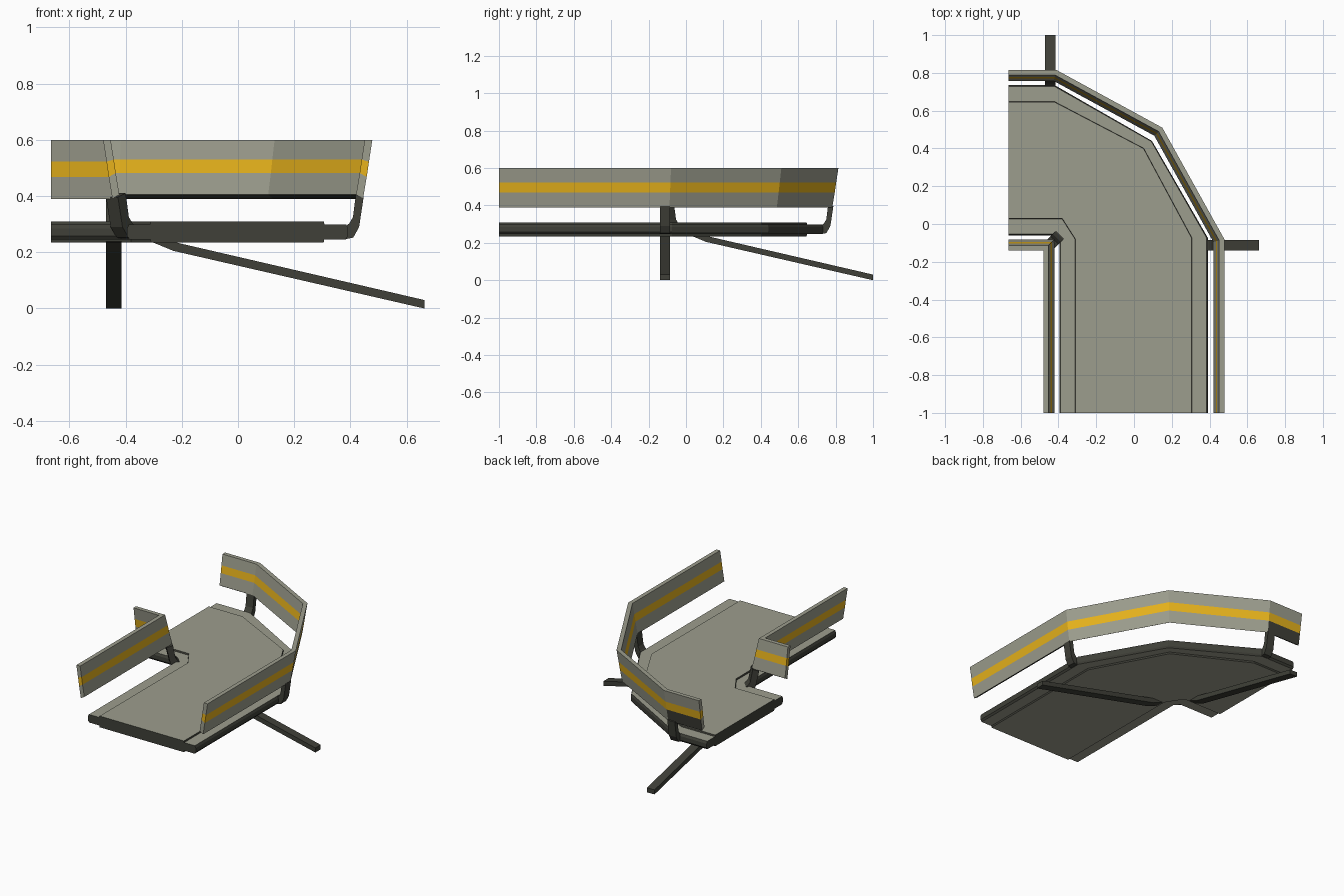
import bpy, bmesh, math
from mathutils import Vector

if "Cube" in bpy.data.objects:
    bpy.data.objects.remove(bpy.data.objects["Cube"])


def material(name, rgb):
    m = bpy.data.materials.new(name)
    m.diffuse_color = (*rgb, 1)
    m.use_nodes = True
    m.node_tree.nodes["Principled BSDF"].inputs["Base Color"].default_value = m.diffuse_color
    return m


LIGHT = material("light_grey", (0.335, 0.34, 0.27))
DARK = material("dark_grey", (0.050, 0.051, 0.040))
YELLOW = material("stripe_yellow", (0.82, 0.46, 0.012))


def build(name, verts, faces, mats, rule=None):
    bm = bmesh.new()
    vs = [bm.verts.new(v) for v in verts]
    for f in faces:
        bm.faces.new([vs[i] for i in f])
    bmesh.ops.dissolve_degenerate(bm, dist=1e-5, edges=bm.edges)
    bmesh.ops.recalc_face_normals(bm, faces=bm.faces)
    bm.normal_update()
    if rule:
        for f in bm.faces:
            f.material_index = rule(f.normal, f.calc_center_median())
    me = bpy.data.meshes.new(name)
    bm.to_mesh(me)
    bm.free()
    for m in mats:
        me.materials.append(m)
    ob = bpy.data.objects.new(name, me)
    bpy.context.collection.objects.link(ob)
    return ob


# Walkway deck: stacked outlines between the flange edge and the raised panel
flange = [(.392, -1), (.392, -.075), (.095, .44), (-.42, .735), (-.665, .735),
          (-.665, -.06), (-.42, -.06), (-.395, -.085), (-.395, -1)]
panel = [(.305, -1), (.305, -.075), (.05, .40), (-.42, .645), (-.665, .645),
         (-.665, .03), (-.38, .03), (-.31, -.08), (-.31, -1)]
levels = [(1, .235), (.98, .246), (.1, .246), (0, .258), (0, .285),
          (.08, .299), (.97, .299), (1, .309)]
n = len(flange)
verts = [(a[0] + (b[0] - a[0]) * t, a[1] + (b[1] - a[1]) * t, z)
         for t, z in levels for a, b in zip(flange, panel)]
faces = [(k * n + i, k * n + (i + 1) % n, (k + 1) * n + (i + 1) % n, (k + 1) * n + i)
         for k in range(len(levels) - 1) for i in range(n)]
faces += [range(n), range((len(levels) - 1) * n, len(levels) * n)]
build("walkway_deck", verts, faces, [LIGHT, DARK],
      lambda nrm, c: 0 if abs(nrm.z) > .95 else 1)

# Guard rails: leaning panel swept along a mitred path (deck on the left side)
rail_profile = [(.033, .39), (.020, .468), (.012, .522), (0, .60),
                (.027, .60), (.038, .53), (.045, .482), (.058, .405)]


def guard_rail(name, path):
    pts = [Vector(p) for p in path]
    normals = []
    for a, b in zip(pts, pts[1:]):
        d = (b - a).normalized()
        normals.append(Vector((-d.y, d.x)))
    verts = []
    for i, p in enumerate(pts):
        n1, n2 = normals[max(i - 1, 0)], normals[min(i, len(normals) - 1)]
        mitre = (n1 + n2) / (1 + n1.dot(n2))
        verts += [(*(p + mitre * u), z) for u, z in rail_profile]
    k = len(rail_profile)
    last = (len(pts) - 1) * k
    faces = [(s * k + j, s * k + (j + 1) % k, (s + 1) * k + (j + 1) % k, (s + 1) * k + j)
             for s in range(len(pts) - 1) for j in range(k)]
    for o in (0, last):
        faces += [[o + j for j in q] for q in ((0, 1, 6, 7), (1, 2, 5, 6), (2, 3, 4, 5))]

    def rule(nrm, c):
        if nrm.z < -.5:
            return 2                                   # underside
        if .47 < c.z < .53:
            return 1                                   # middle stripe
        if c.z < .47 and c.y > .75 and nrm.y > .9:
            return 2                                   # dark lower plate at the back
        return 0
    build(name, verts, faces, [LIGHT, YELLOW, DARK], rule)


guard_rail("outer_guard_rail", [(.478, -1), (.478, -.08), (.15, .51), (-.41, .815), (-.665, .815)])
guard_rail("inner_guard_rail", [(-.665, -.14), (-.48, -.14), (-.48, -1)])


def extruded(name, profile, origin, angle, width, stretch=1):
    """Upright profile (distance, height) facing along angle, extruded sideways."""
    d = Vector((math.cos(angle), math.sin(angle)))
    side = Vector((-d.y, d.x)) * width / 2
    k = len(profile)
    verts = [(*(Vector(origin) + d * u * stretch + side * s), z)
             for s in (-1, 1) for u, z in profile]
    faces = [(i, (i + 1) % k, k + (i + 1) % k, k + i) for i in range(k)]
    faces += [range(k), range(k, 2 * k)]
    build(name, verts, faces, [DARK])


# Curved brackets holding the rails
bracket = [(-.05, .256), (0, .247), (.025, .252), (.046, .29), (.062, .396), (.035, .41),
           (.024, .325), (.012, .304), (0, .293), (-.05, .290)]
extruded("right_rail_bracket", bracket, (.385, -.1125), 0, .055)
extruded("back_rail_bracket", bracket, (-.4425, .726), math.pi / 2, .055)
extruded("inner_rail_bracket", bracket, (-.385, -.05), math.radians(225), .06, 1.45)

# Long sloping legs reaching the ground
leg = [(-.31, .238), (-.23, .205), (.663, 0), (.663, .03), (-.23, .237)]
extruded("right_leg", leg, (0, -.1125), 0, .055)
extruded("back_leg", leg, (-.4425, .337), math.pi / 2, .055)
